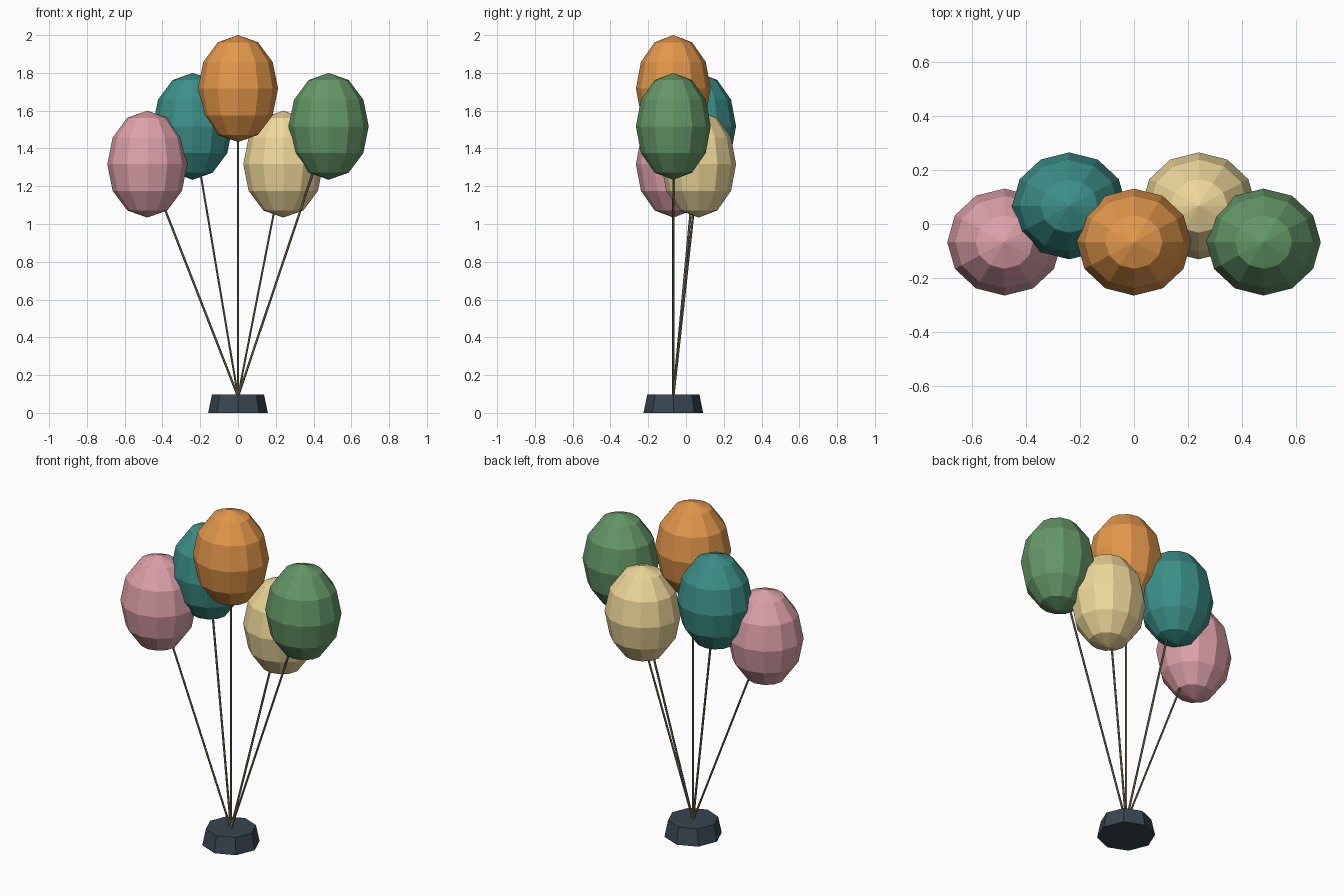
import bpy
from mathutils import Vector

if "Cube" in bpy.data.objects:
    bpy.data.objects.remove(bpy.data.objects["Cube"])


def material(name, rgb):
    mat = bpy.data.materials.new(name)
    mat.diffuse_color = [(c / 255) ** 2.2 for c in rgb] + [1]
    mat.use_nodes = True
    mat.node_tree.nodes["Principled BSDF"].inputs["Base Color"].default_value = mat.diffuse_color
    return mat


def finish(name, mat):
    obj = bpy.context.object
    obj.name = name
    obj.data.materials.append(mat)
    return obj


# weight: eight-sided tapered block
FRONT_Y = -0.067
TOP = 0.097
bpy.ops.mesh.primitive_cone_add(vertices=8, radius1=0.158, radius2=0.138,
                                depth=TOP, location=(0, FRONT_Y, TOP / 2))
finish("weight", material("slate", (58, 72, 82)))

string_mat = material("string", (128, 116, 92))
anchor = Vector((0, FRONT_Y, TOP - 0.01))

# balloons: colour, x, y, centre height
balloons = [
    ("pink", (220, 160, 168), -0.48, FRONT_Y, 1.317),
    ("teal", (62, 142, 136), -0.24, -FRONT_Y, 1.517),
    ("orange", (226, 150, 76), 0.0, FRONT_Y, 1.717),
    ("cream", (238, 214, 152), 0.24, -FRONT_Y, 1.317),
    ("green", (100, 150, 102), 0.48, FRONT_Y, 1.517),
]

for colour, rgb, x, y, z in balloons:
    centre = Vector((x, y, z))
    bpy.ops.mesh.primitive_uv_sphere_add(segments=12, ring_count=6, radius=1,
                                         location=centre)
    balloon = finish(f"{colour}_balloon", material(colour, rgb))
    balloon.scale = (0.212, 0.198, 0.283)

    # string: straight from the weight into the balloon
    line = centre - anchor
    bpy.ops.mesh.primitive_cylinder_add(
        vertices=6, radius=0.006, depth=line.length,
        location=(centre + anchor) / 2,
        rotation=line.to_track_quat('Z', 'Y').to_euler())
    finish(f"{colour}_string", string_mat)
